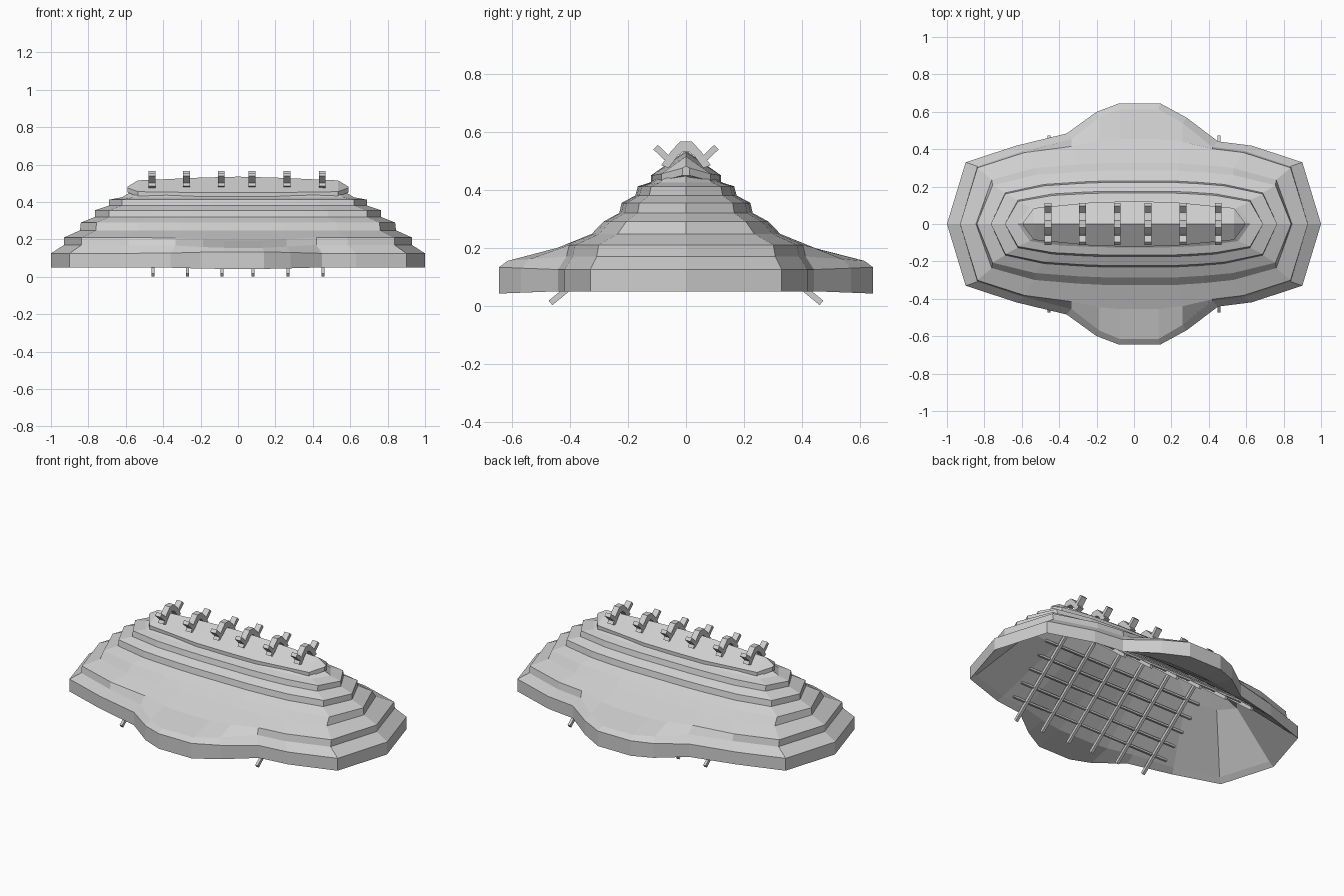
import bpy, bmesh
from mathutils import Vector

if "Cube" in bpy.data.objects:
    bpy.data.objects.remove(bpy.data.objects["Cube"], do_unlink=True)

mat = bpy.data.materials.new("pale_grey")
mat.use_nodes = True
GREY = (0.62, 0.62, 0.62, 1)
mat.diffuse_color = GREY
mat.node_tree.nodes["Principled BSDF"].inputs["Base Color"].default_value = GREY


def make_object(name, bm):
    bmesh.ops.recalc_face_normals(bm, faces=bm.faces)
    mesh = bpy.data.meshes.new(name)
    bm.to_mesh(mesh)
    bm.free()
    mesh.materials.append(mat)
    obj = bpy.data.objects.new(name, mesh)
    bpy.context.collection.objects.link(obj)
    return obj


# Columns around half of the outline: x share, y share, porch bulge weight
COLS = [(1, 0, 0), (.9, .725, 0), (.63, .92, 0), (.45, .97, 0), (.28, 1, .6),
        (.14, 1, 1), (-.08, 1, 1), (-.2, 1, .76), (-.36, .98, .2),
        (-.63, .92, 0), (-.9, .725, 0), (-1, 0, 0)]


def ring(bm, X, Y, z, bulge=0, drop=0):
    half = [Vector((fx * X, fy * Y + w * bulge, z + w * drop)) for fx, fy, w in COLS]
    other = [Vector((p.x, -p.y, p.z)) for p in half[-2:0:-1]]
    return [bm.verts.new(p) for p in half + other]


def loft(name, rings):
    bm = bmesh.new()
    loops = [ring(bm, *r) for r in rings]
    for a, b in zip(loops, loops[1:]):
        n = len(a)
        for i in range(n):
            j = (i + 1) % n
            bm.faces.new((a[i], a[j], b[j], b[i]))
    bm.faces.new(loops[0])
    bm.faces.new(loops[-1])
    return make_object(name, bm)


# Hollow thatch: inner peak, hip, soffit and rim, then stepped tiers to the ridge
loft("tiered_thatch", [
    (.5, .025, .44),
    (.74, .12, .325),
    (.97, .425, .075, .05, 0),
    (1, .455, .05, .19, -.008),
    (1, .455, .125, .19, .008),
    (.93, .425, .17, .19, -.015),
    (.93, .415, .21, .04, -.015),
    (.845, .325, .248),
    (.84, .285, .29),
    (.765, .23, .32),
    (.765, .222, .355),
    (.69, .175, .38),
    (.69, .166, .412),
    (.62, .125, .425),
    (.52, .04, .485),
])


# Ridge cap: sections along x, each with ridge, eave and thickness
def ridge_cap():
    bm = bmesh.new()
    rows = []
    for x, y, top, eave in [(-.59, .012, .482, .475), (-.535, .085, .515, .455),
                            (-.2, .118, .53, .45), (0, .12, .535, .45),
                            (.2, .118, .53, .45), (.535, .085, .515, .455),
                            (.59, .012, .482, .475)]:
        low = eave - .025
        pts = [(-y, low), (-y, eave), (0, top), (y, eave), (y, low)]
        rows.append([bm.verts.new((x, py, pz)) for py, pz in pts])
    for a, b in zip(rows, rows[1:]):
        for i in range(5):
            j = (i + 1) % 5
            bm.faces.new((a[i], a[j], b[j], b[i]))
    bm.faces.new(rows[0])
    bm.faces.new(rows[-1])
    make_object("ridge_cap", bm)


ridge_cap()


def extrude_profile(name, x, width, profile):
    """Flat strip outline in the y-z plane, given thickness along x."""
    bm = bmesh.new()
    left = [bm.verts.new((x - width / 2, y, z)) for y, z in profile]
    right = [bm.verts.new((x + width / 2, y, z)) for y, z in profile]
    n = len(profile)
    for i in range(n):
        j = (i + 1) % n
        bm.faces.new((left[i], left[j], right[j], right[i]))
    bm.faces.new(left)
    bm.faces.new(right)
    return make_object(name, bm)


def bar(name, x, width, start, end, thick):
    a, b = Vector(start), Vector(end)
    d = (b - a).normalized() * thick / 2
    side = Vector((-d.y, d.x))
    extrude_profile(name, x, width, [a + side, b + side, b - side, a - side])


ARCH_OUT = [(.085, .485), (.05, .535), (.02, .566)]
ARCH_IN = [(.012, .53), (.03, .515), (.06, .475)]
arch = (ARCH_OUT + [(-y, z) for y, z in reversed(ARCH_OUT)]
        + [(-y, z) for y, z in reversed(ARCH_IN)] + ARCH_IN)

# Rafters below, with saddle arches and horns on the ridge
for x in (-.46, -.275, -.09, .075, .262, .45):
    extrude_profile("ridge_saddle", x, .036, arch)
    for s, side in ((1, "back"), (-1, "front")):
        bar(side + "_rafter", x + .005, .016,
            (.467 * s, .01), (.02 * s, .378), .02)
        bar(side + "_horn", x, .036, (.05 * s, .495), (.105 * s, .547), .022)

# Purlins running lengthwise above the rafters on both slopes
for s, side in ((1, "back"), (-1, "front")):
    for k in range(5):
        y = .1 + .07 * k
        z = .405 - .823 * y
        bar(side + "_purlin", 0, 1.1, (y * s - .006, z), (y * s + .006, z), .012)
